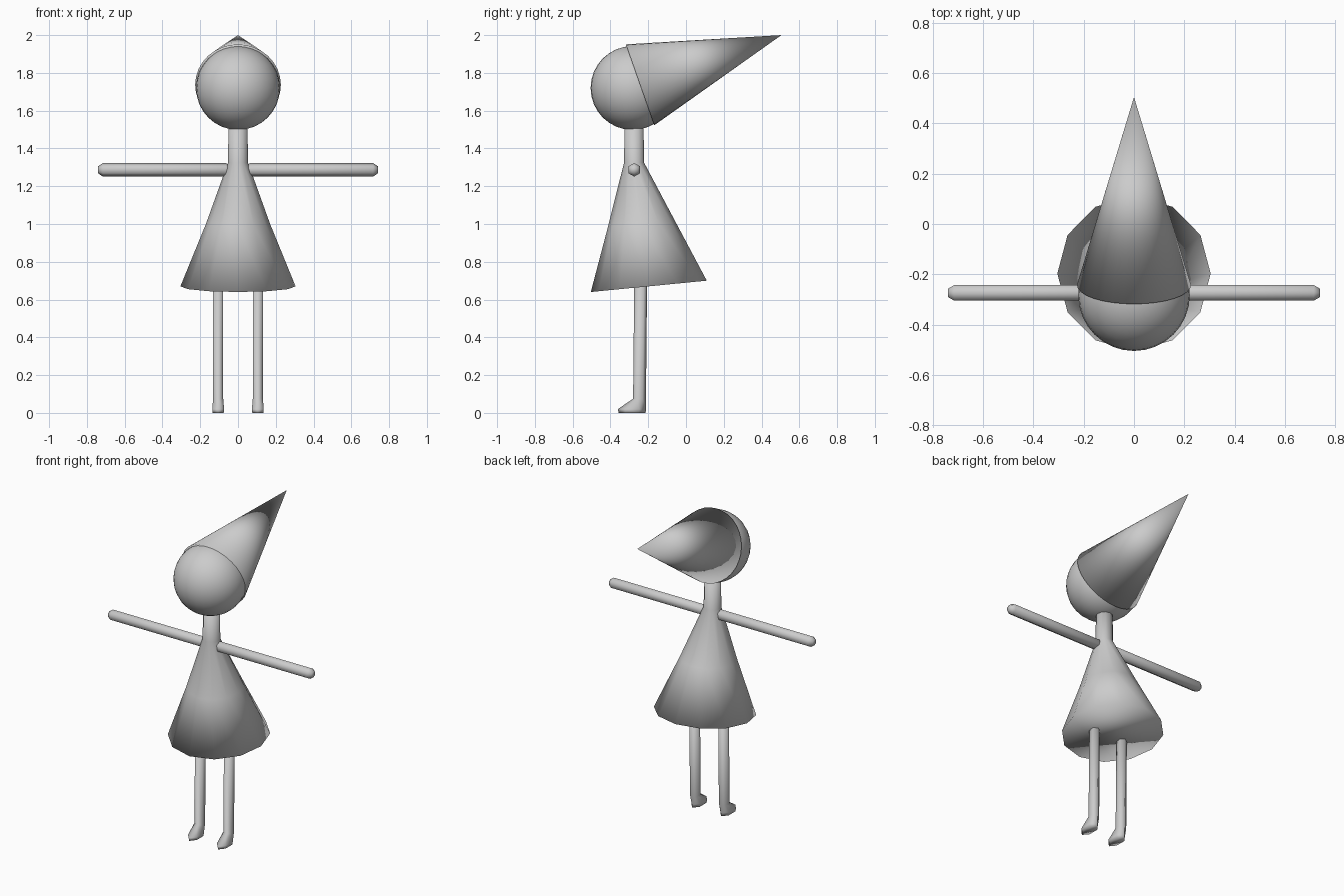
import bpy, bmesh, math
from mathutils import Vector

if "Cube" in bpy.data.objects:
    bpy.data.objects.remove(bpy.data.objects["Cube"])

grey = bpy.data.materials.new("plain grey")
grey.diffuse_color = (0.6, 0.6, 0.6, 1)
grey.use_nodes = True
grey.node_tree.nodes["Principled BSDF"].inputs["Base Color"].default_value = grey.diffuse_color


def add_object(name, bm):
    bmesh.ops.recalc_face_normals(bm, faces=bm.faces)
    for f in bm.faces:
        f.smooth = True
    me = bpy.data.meshes.new(name)
    bm.to_mesh(me)
    bm.free()
    me.materials.append(grey)
    ob = bpy.data.objects.new(name, me)
    bpy.context.collection.objects.link(ob)
    return ob


def loft(name, rings, sides, start=0.0):
    """Skin rings of (centre, half axis u, half axis v), capped at both ends."""
    bm = bmesh.new()
    loops = []
    for c, u, v in rings:
        c, u, v = Vector(c), Vector(u), Vector(v)
        angles = [start + math.tau * i / sides for i in range(sides)]
        loops.append([bm.verts.new(c + u * math.cos(a) + v * math.sin(a)) for a in angles])
    for a, b in zip(loops, loops[1:]):
        for i in range(sides):
            j = (i + 1) % sides
            bm.faces.new((a[i], a[j], b[j], b[i]))
    bm.faces.new(loops[0])
    bm.faces.new(loops[-1])
    return add_object(name, bm)


# Head
bm = bmesh.new()
bmesh.ops.create_uvsphere(bm, u_segments=32, v_segments=16, radius=0.222)
bmesh.ops.translate(bm, verts=bm.verts, vec=(0, -0.283, 1.72))
add_object("head", bm)

# Pointed hat leaning backwards
base, tip = Vector((0, -0.243, 1.737)), Vector((0, 0.505, 2.0))
axis = tip - base
bm = bmesh.new()
bmesh.ops.create_cone(bm, cap_ends=True, segments=32, radius1=0.227, radius2=0, depth=axis.length)
bmesh.ops.translate(bm, verts=bm.verts, vec=(0, 0, axis.length / 2))
bmesh.ops.transform(bm, verts=bm.verts, matrix=axis.to_track_quat('Z', 'Y').to_matrix().to_4x4())
bmesh.ops.translate(bm, verts=bm.verts, vec=base)
add_object("hat", bm)

# Neck and flared dress with a tilted hem: y centre, z, x radius, y radius, tilt
dress = [(-0.275, 1.54, 0.05, 0.05, 0),
         (-0.275, 1.325, 0.053, 0.053, 0),
         (-0.235, 1.0, 0.17, 0.178, 0.014),
         (-0.197, 0.67, 0.305, 0.307, 0.03)]
loft("neck_and_dress",
     [((0, y, z), (rx, 0, 0), (0, ry, t)) for y, z, rx, ry, t in dress], 12)

# Arms and legs, one of each per side
for side, label in ((-1, "left"), (1, "right")):
    arm = [(0.04, 0.02), (0.065, 0.036), (0.715, 0.036), (0.74, 0.019)]
    loft(label + "_arm",
         [((side * x, -0.274, 1.287), (0, 0, r), (0, r, 0)) for x, r in arm], 6)

    # Hexagonal leg ending in a pointed foot: y centre, z, x radius, y radius
    leg = [(-0.240, 0.69, 0.031, 0.034),
           (-0.246, 0.075, 0.031, 0.034),
           (-0.286, 0.02, 0.036, 0.075),
           (-0.285, 0.0, 0.034, 0.071)]
    loft(label + "_leg",
         [((side * 0.105, y, z), (rx, 0, 0), (0, ry, 0)) for y, z, rx, ry in leg],
         6, math.pi / 2)
